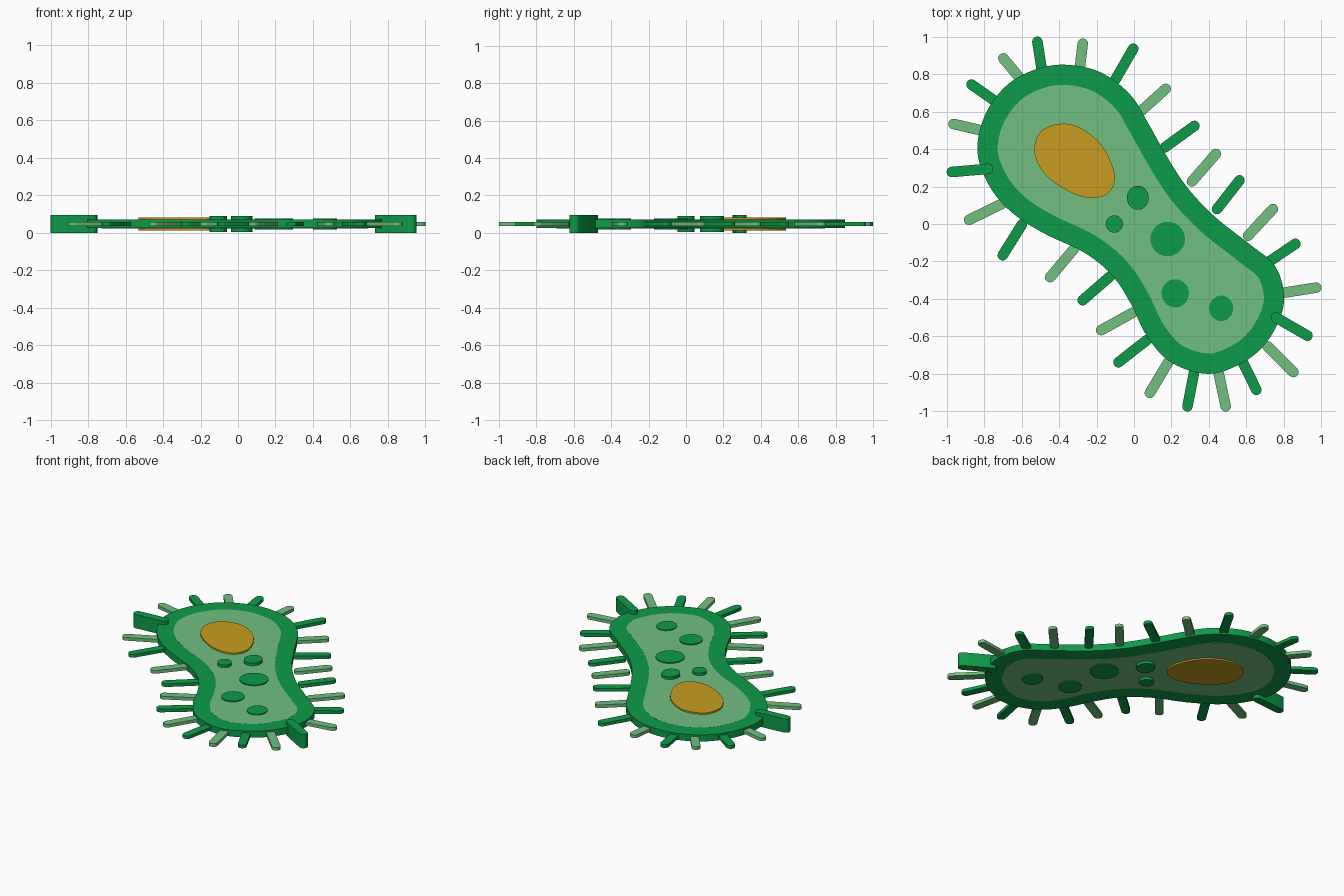
import bpy, bmesh
from math import cos, sin, pi, radians
from mathutils import Vector

cube = bpy.data.objects.get("Cube")
if cube:
    bpy.data.objects.remove(cube)

MID = 0.048  # every part is a flat slab centred on this height


def material(name, rgb):
    mat = bpy.data.materials.new(name)
    mat.use_nodes = True
    mat.diffuse_color = (*rgb, 1)
    mat.node_tree.nodes["Principled BSDF"].inputs["Base Color"].default_value = (*rgb, 1)
    return mat


dark = material("dark green", (0.004, 0.33, 0.065))
light = material("light green", (0.17, 0.53, 0.22))
orange = material("amber", (0.58, 0.34, 0.015))


def smooth_loop(points, steps=6):
    """Closed Catmull-Rom curve through the points."""
    pts = [Vector(p) for p in points]
    n = len(pts)
    loop = []
    for i in range(n):
        a, b, c, d = (pts[(i + k) % n] for k in (-1, 0, 1, 2))
        for s in range(steps):
            t = s / steps
            loop.append(0.5 * (2 * b + (c - a) * t + (2 * a - 5 * b + 4 * c - d) * t * t
                               + (3 * b - a - 3 * c + d) * t ** 3))
    return loop


def inset(loop, width):
    """Clockwise loop moved inward along its normals."""
    n = len(loop)
    result = []
    for i, p in enumerate(loop):
        along = (loop[(i + 2) % n] - loop[i - 2]).normalized()
        result.append(p + Vector((along.y, -along.x)) * width)
    return result


def ellipse(x, y, rx, ry, count=40):
    return [Vector((x + rx * cos(2 * pi * i / count), y + ry * sin(2 * pi * i / count)))
            for i in range(count)]


def capsule(tip, angle, length, radius, count=8):
    """Outline of a straight rod with round ends."""
    out = Vector((cos(angle), sin(angle)))
    outer = tip - out * radius
    inner = tip - out * (length - radius)
    loop = []
    for centre, start in ((outer, angle - pi / 2), (inner, angle + pi / 2)):
        for i in range(count + 1):
            a = start + pi * i / count
            loop.append(centre + Vector((cos(a), sin(a))) * radius)
    return loop


def slab(name, loop, half, mat, hole=None):
    """Upright slab from an outline, with an optional matching hole."""
    bm = bmesh.new()

    def ring(points, z):
        return [bm.verts.new((p.x, p.y, z)) for p in points]

    def bridge(a, b):
        for i in range(len(a)):
            j = (i + 1) % len(a)
            bm.faces.new((a[i], a[j], b[j], b[i]))

    low, high = ring(loop, MID - half), ring(loop, MID + half)
    bridge(low, high)
    if hole:
        hole_low, hole_high = ring(hole, MID - half), ring(hole, MID + half)
        bridge(high, hole_high)
        bridge(hole_high, hole_low)
        bridge(hole_low, low)
    else:
        bm.faces.new(high)
        bm.faces.new(low[::-1])
    bmesh.ops.recalc_face_normals(bm, faces=bm.faces[:])
    mesh = bpy.data.meshes.new(name)
    bm.to_mesh(mesh)
    bm.free()
    mesh.materials.append(mat)
    obj = bpy.data.objects.new(name, mesh)
    bpy.context.collection.objects.link(obj)
    bpy.ops.object.select_all(action="DESELECT")
    obj.select_set(True)
    bpy.context.view_layer.objects.active = obj
    bpy.ops.object.shade_smooth_by_angle(angle=radians(35))
    return obj


# Peanut-shaped body: cell wall around the cytoplasm
body = smooth_loop([
    (-.37, .85), (-.18, .81), (-.02, .69), (.08, .53), (.17, .37), (.28, .2), (.43, .04),
    (.62, -.11), (.75, -.22), (.8, -.37), (.78, -.5), (.7, -.64), (.58, -.74), (.4, -.8),
    (.2, -.74), (.07, -.6), (-.02, -.42), (-.12, -.27), (-.27, -.15), (-.48, -.05),
    (-.65, .06), (-.77, .2), (-.835, .38), (-.8, .57), (-.69, .73), (-.54, .82)])
inner = inset(body, 0.108)
slab("cell_wall", body, 0.023, dark, inner)
slab("cytoplasm", inner, 0.0235, light)

# Nucleus
slab("nucleus", smooth_loop([
    (-.53, .42), (-.49, .5), (-.39, .535), (-.29, .515), (-.18, .43), (-.115, .31),
    (-.105, .22), (-.15, .155), (-.24, .14), (-.34, .17), (-.46, .25), (-.52, .34)]),
    0.034, orange)

# Round organelles: x, y, x radius, y radius, half height
for i, (x, y, rx, ry, half) in enumerate([
        (.02, .14, .058, .064, .042), (-.105, 0, .046, .046, .042),
        (.18, -.08, .092, .092, .03), (.22, -.37, .073, .075, .03),
        (.465, -.45, .064, .068, .03)]):
    slab(f"organelle_{i + 1}", ellipse(x, y, rx, ry), half, dark)

# Cilia around the body, alternating dark and light: tip x, tip y, outward angle
cilia = [
    (-.52, 1, 99), (-.27, .99, 83), (.01, .96, 60), (.19, .74, 42), (.345, .54, 36),
    (.455, .395, 49), (.58, .255, 52), (.76, .1, 47), (.885, -.09, 34), (1, -.335, 9),
    (.95, -.61, -30), (.87, -.81, -45), (.665, -.91, -64), (.495, -1, -78), (.28, -1, -101),
    (.07, -.925, -121), (-.105, -.755, -142), (-.2, -.58, -151), (-.295, -.425, -139),
    (-.465, -.305, -130), (-.715, -.19, -122), (-.905, .01, -154), (-1, .275, -175),
    (-.99, .54, 167), (-.89, .76, 145), (-.715, .905, 130)]
tall = (10, 22)  # one deep cilium at either side
for i, (x, y, angle) in enumerate(cilia):
    slab(f"cilium_{i + 1}", capsule(Vector((x, y)), radians(angle), 0.25, 0.028),
         MID if i in tall else 0.011, light if i % 2 else dark)
